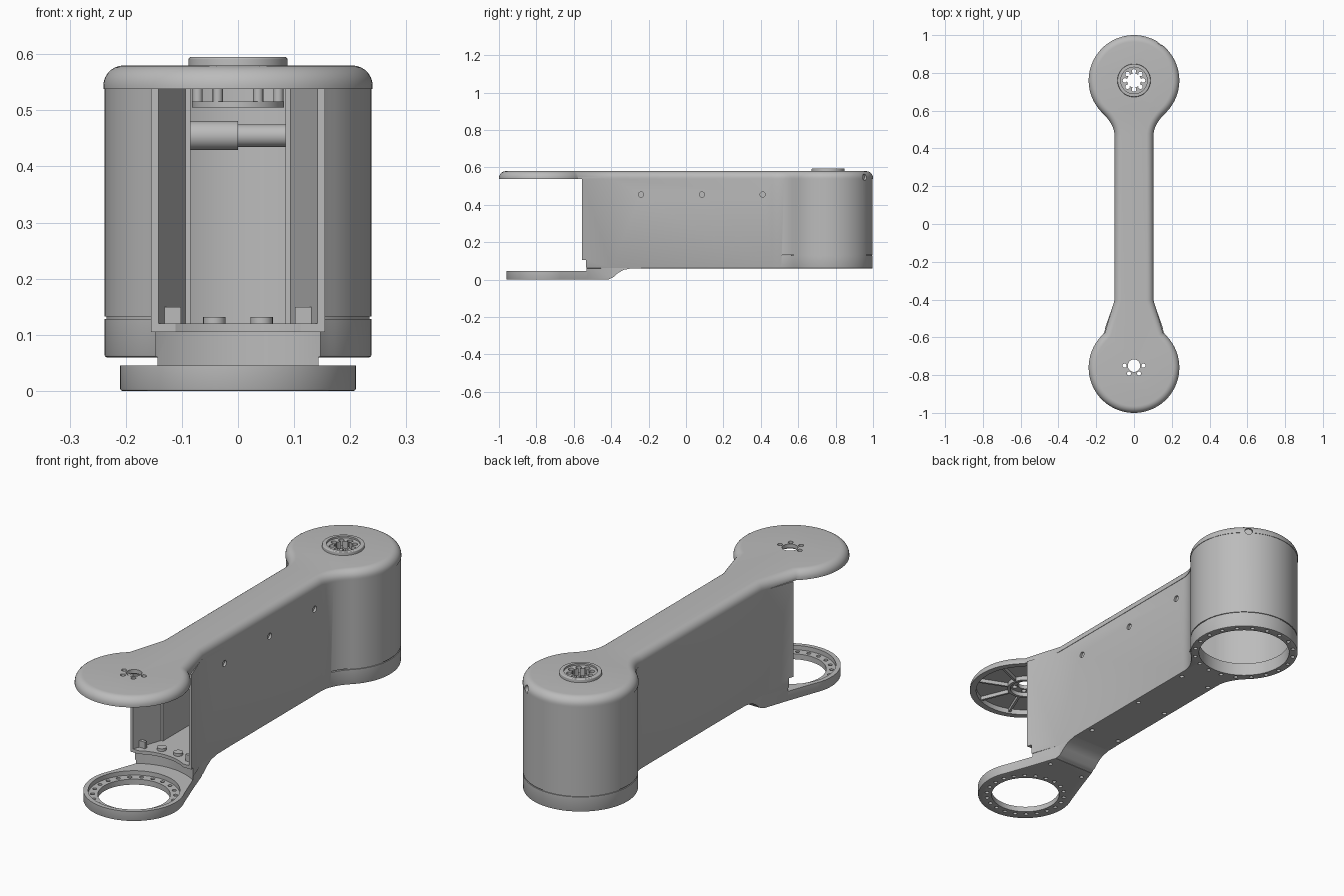
import bpy, bmesh
from math import sin, cos, radians, pi
from mathutils import Matrix, Vector

cube = bpy.data.objects.get("Cube")
if cube:
    bpy.data.objects.remove(cube, do_unlink=True)

grey = bpy.data.materials.new("light_grey")
grey.use_nodes = True
grey.diffuse_color = (0.5, 0.5, 0.5, 1)
grey.node_tree.nodes["Principled BSDF"].inputs["Base Color"].default_value = (0.5, 0.5, 0.5, 1)

PIVOT = 0.76      # distance of both joints from the middle
RING = -0.75      # centre of the lower ring
ALONG_X = Matrix(((0, 0, 1), (1, 0, 0), (0, 1, 0))).to_4x4()


def arc(cx, cy, r, a0, a1, n):
    return [(cx + r * cos(radians(a0 + (a1 - a0) * i / n)),
             cy + r * sin(radians(a0 + (a1 - a0) * i / n))) for i in range(n + 1)]


def circle(cx, cy, r, n=64):
    return arc(cx, cy, r, 0, 360, n)[:-1]


def hole_ring(cx, cy, spread, r, count, start=0):
    step = 2 * pi / count
    return [circle(cx + spread * cos(start + i * step), cy + spread * sin(start + i * step), r, 14)
            for i in range(count)]


def rect(x0, x1, y0, y1):
    return [(x0, y0), (x1, y0), (x1, y1), (x0, y1)]


def mirrored(half):
    return half + [(-x, y) for x, y in reversed(half) if abs(x) > 1e-5]


def arm_outline(r, w, front):
    """Round rear end, filleted into a straight bar, then the given front points."""
    half = arc(0, PIVOT, r, 90, -47, 40)
    half[0] = (0, PIVOT + r)
    a, b, c = Vector(half[-1]), Vector((w, 0.525)), Vector((w, 0.46))
    half += [tuple(a * (1 - t) ** 2 + b * 2 * t * (1 - t) + c * t * t)
             for t in [i / 8 for i in range(1, 9)]]
    return mirrored(half + front)


def round_front(r, w):
    pts = [(w, -0.40)] + arc(0, -PIVOT, r, 50, -90, 40)
    pts[-1] = (0, -PIVOT - r)
    return pts


def prism(name, outlines, z0, z1, top=0, bottom=0, matrix=None):
    """Extrude one or more outlines upward, optionally rounding the end edges."""
    bm = bmesh.new()
    for pts in outlines:
        face = bm.faces.new([bm.verts.new((x, y, z0)) for x, y in pts])
        ext = bmesh.ops.extrude_face_region(bm, geom=[face], use_keep_orig=True)
        for v in ext["geom"]:
            if isinstance(v, bmesh.types.BMVert):
                v.co.z = z1
    bmesh.ops.recalc_face_normals(bm, faces=bm.faces[:])
    for z, size, segs in ((z1, top, 7), (z0, bottom, 2)):
        if size:
            edges = [e for e in bm.edges if all(abs(v.co.z - z) < 1e-5 for v in e.verts)]
            bmesh.ops.bevel(bm, geom=edges, offset=size, segments=segs, profile=0.5,
                            affect='EDGES', clamp_overlap=False)
    mesh = bpy.data.meshes.new(name)
    bm.to_mesh(mesh)
    bm.free()
    if matrix:
        mesh.transform(matrix)
    mesh.materials.append(grey)
    obj = bpy.data.objects.new(name, mesh)
    bpy.context.collection.objects.link(obj)
    return obj


def cut(target, outlines, z0, z1, matrix=None):
    """Subtract prisms from the target and apply the result."""
    cutter = prism("cutter", outlines, z0, z1, matrix=matrix)
    cutter.hide_render = True
    mod = target.modifiers.new("cut", 'BOOLEAN')
    mod.operation, mod.solver, mod.object = 'DIFFERENCE', 'EXACT', cutter
    dg = bpy.context.evaluated_depsgraph_get()
    mesh = bpy.data.meshes.new_from_object(target.evaluated_get(dg))
    target.modifiers.clear()
    target.data = mesh
    bpy.data.objects.remove(cutter, do_unlink=True)


parts = []

# Hollow body: rear drum, bar and flared open front
body = prism("body_shell", [arm_outline(0.238, 0.10, [(0.10, -0.40), (0.155, -0.555)])],
             0.06, 0.54, bottom=0.004)
cavity = arm_outline(0.222, 0.085, [(0.085, -0.42), (0.094, -0.42), (0.165, -0.62)])
cut(body, [cavity], 0.12, 0.6)
cut(body, [circle(0, PIVOT, 0.2)], 0, 0.2)
cut(body, [circle(0, RING, 0.262)], 0, 0.105)
cut(body, [circle(0, RING, 0.225)], 0.05, 0.15)
cut(body, hole_ring(0, PIVOT, 0.219, 0.009, 20, 0.1), 0.03, 0.085)
cut(body, [circle(x, y, 0.01, 14) for x in (-0.075, 0.075) for y in (-0.2, 0.12, 0.42)], 0.03, 0.09)

# Side screw holes and the tubes behind them
SCREWS = (-0.24, 0.085, 0.41)
cut(body, [circle(y, 0.455, 0.014, 20) for y in SCREWS], 0.08, 0.15, ALONG_X)
parts.append(prism("cross_tubes_wide", [circle(y, 0.455, 0.026, 28) for y in SCREWS],
                   -0.09, 0, matrix=ALONG_X))
parts.append(prism("cross_tubes_narrow", [circle(y, 0.455, 0.02, 28) for y in SCREWS],
                   0, 0.09, matrix=ALONG_X))

# Seam groove around the rear drum
groove = prism("seam_cutter", [circle(0, PIVOT, 0.27)], 0.128, 0.133)
cut(groove, [circle(0, PIVOT, 0.234)], 0.1, 0.2)
mod = body.modifiers.new("seam", 'BOOLEAN')
mod.operation, mod.solver, mod.object = 'DIFFERENCE', 'EXACT', groove
seamed = bpy.data.meshes.new_from_object(body.evaluated_get(bpy.context.evaluated_depsgraph_get()))
body.modifiers.clear()
body.data = seamed
bpy.data.objects.remove(groove, do_unlink=True)

# Top cover with rounded rim and hollow underside
cover = prism("top_cover", [arm_outline(0.24, 0.102, round_front(0.24, 0.102))], 0.538, 0.58, top=0.036)
cut(cover, [arm_outline(0.212, 0.08, round_front(0.212, 0.08))], 0.5, 0.562)
cut(cover, [circle(0, RING, 0.033, 32)], 0.5, 0.7)
cut(cover, [circle(0.05 * cos(radians(a)), RING + 0.05 * sin(radians(a)), 0.011, 16)
            for a in (0, 180, -58, -122)], 0.5, 0.7)
cut(cover, [circle(0, PIVOT, 0.07)], 0.5, 0.7)

# Port on the rear rim, through cover and drum
port = Matrix.Translation((0, PIVOT, 0)) @ Matrix.Rotation(radians(55), 4, 'Z') @ ALONG_X
for part in (body, cover):
    cut(part, [circle(0, 0.547, 0.017, 20)], 0.225, 0.3, port)

# Ribs and hub ring under the front of the cover
for i in range(8):
    turn = Matrix.Translation((0, -PIVOT, 0)) @ Matrix.Rotation(pi * i / 4 + pi / 8, 4, 'Z')
    parts.append(prism("cover_rib", [rect(0.075, 0.216, -0.005, 0.005)], 0.545, 0.565, matrix=turn))
hub = prism("front_hub", [circle(0, RING, 0.08)], 0.543, 0.565)
cut(hub, [circle(0, RING, 0.067)], 0.5, 0.6)

# Rear boss with a ring of holes
boss = prism("rear_boss", [circle(0, PIVOT, 0.088)], 0.555, 0.595, top=0.004)
cut(boss, [circle(0, PIVOT, 0.07)], 0.587, 0.7)
cut(boss, [circle(0, PIVOT, 0.037, 32)], 0.5, 0.7)
cut(boss, hole_ring(0, PIVOT, 0.048, 0.012, 8), 0.5, 0.7)

# Flange hanging below the boss
flange = prism("boss_flange", [circle(0, PIVOT, 0.082)], 0.505, 0.516)
cut(flange, [circle(0, PIVOT, 0.062)], 0.4, 0.6)
parts.append(prism("flange_pegs", hole_ring(0, PIVOT, 0.072, 0.009, 6), 0.514, 0.557))

# Foot plate: lower ring, tapered neck and sloped underside
foot_half = [(0, -0.24), (0.099, -0.24), (0.099, -0.40), (0.143, -0.53)] + arc(0, RING, 0.21, 25, -90, 36)
foot_half[-1] = (0, RING - 0.21)
foot = prism("foot_plate", [mirrored(foot_half)], 0, 0.085, bottom=0.004)
slope = [(-0.43, -0.02), (-0.415, 0.001), (-0.39, 0.012), (-0.365, 0.034), (-0.335, 0.052),
         (-0.29, 0.0605), (-0.2, 0.0605), (-0.2, -0.02)]
cut(foot, [slope], -0.3, 0.3, ALONG_X)
cut(foot, [circle(0, RING, 0.262)], 0.045, 0.2)
cut(foot, [circle(0, RING, 0.19)], 0.025, 0.2)
cut(foot, [circle(0, RING, 0.15)], -0.1, 0.2)
cut(foot, hole_ring(0, RING, 0.172, 0.009, 22), -0.1, 0.2)
cut(foot, [circle(x, -0.47, 0.009, 14) for x in (-0.09, 0.09)], -0.1, 0.03)

# Locating posts on the front shelf
for side in (-1, 1):
    parts.append(prism("shelf_post_outer", [rect(side * 0.118 - 0.016, side * 0.118 + 0.016, -0.525, -0.51)],
                       0.11, 0.15))
    parts.append(prism("shelf_peg", [circle(side * 0.042, -0.49, 0.02, 24)], 0.105, 0.132))

# Smooth the curved faces, keep the hard edges
bpy.ops.object.select_all(action='DESELECT')
for obj in parts + [body, cover, hub, boss, flange, foot]:
    obj.select_set(True)
    bpy.context.view_layer.objects.active = obj
bpy.ops.object.shade_smooth_by_angle(angle=radians(30))
